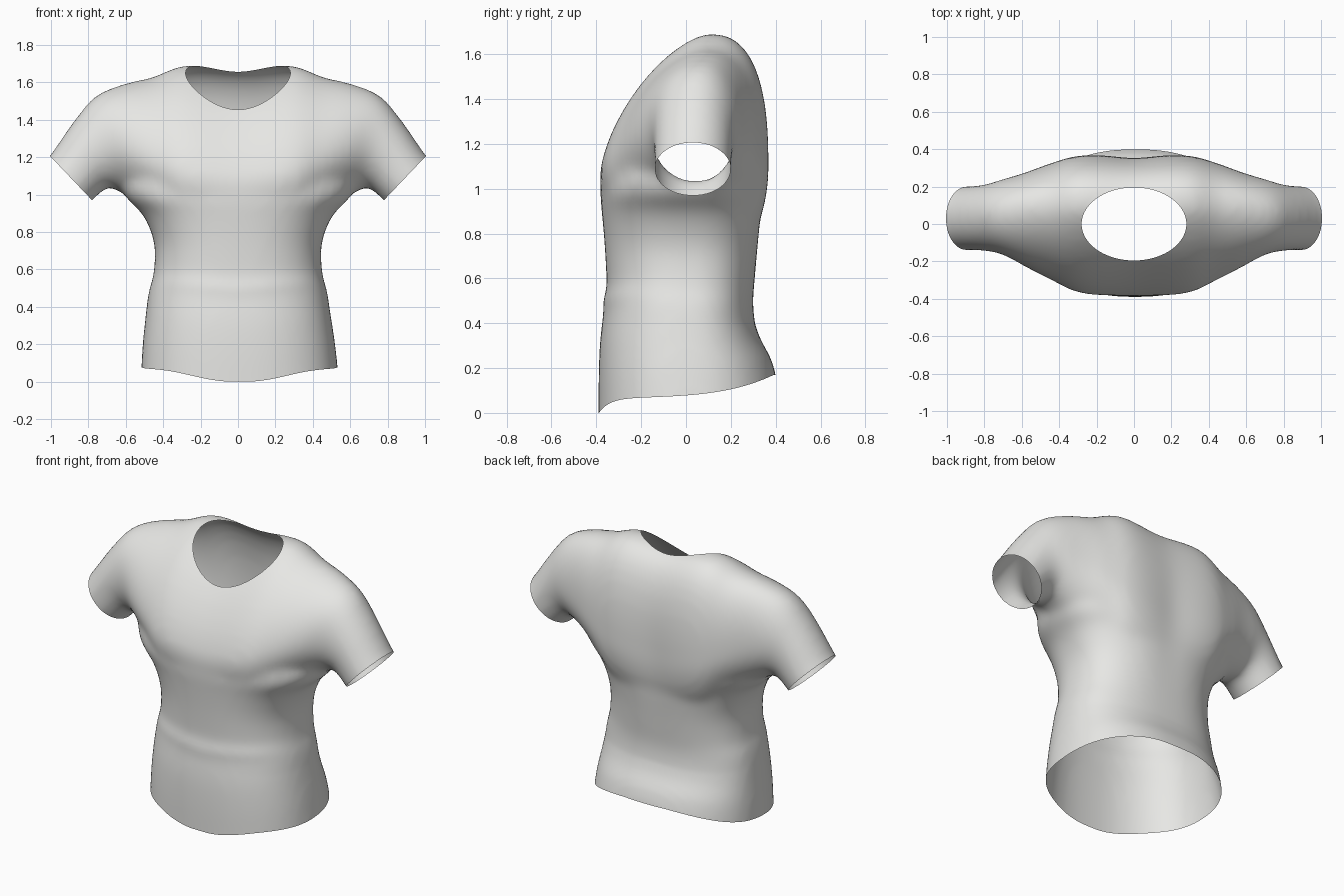
import bpy, bmesh, math
from mathutils import Vector
from mathutils.bvhtree import BVHTree

if "Cube" in bpy.data.objects:
    bpy.data.objects.remove(bpy.data.objects["Cube"], do_unlink=True)

SIDES = 48


def spline(rows, steps):
    """Smoothly interpolate a list of equal-length tuples."""
    out = []
    for i in range(len(rows) - 1):
        quad = [rows[max(0, min(len(rows) - 1, i + k))] for k in (-1, 0, 1, 2)]
        for s in range(steps):
            t = s / steps
            out.append([b + 0.5 * t * (c - a + t * (2 * a - 5 * b + 4 * c - d + t * (3 * (b - c) + d - a)))
                        for a, b, c, d in zip(*quad)])
    out.append(list(rows[-1]))
    return out


def power(v, p):
    return math.copysign(abs(v) ** (2 / p), v)


def loft(name, rings):
    """Closed solid skinned over rings of points."""
    bm = bmesh.new()
    loops = [[bm.verts.new(p) for p in ring] for ring in rings]
    for a, b in zip(loops, loops[1:]):
        for i in range(SIDES):
            j = (i + 1) % SIDES
            bm.faces.new((a[i], a[j], b[j], b[i]))
    bm.faces.new(loops[0])
    bm.faces.new(loops[-1])
    bmesh.ops.recalc_face_normals(bm, faces=bm.faces)
    mesh = bpy.data.meshes.new(name)
    bm.to_mesh(mesh)
    bm.free()
    obj = bpy.data.objects.new(name, mesh)
    bpy.context.collection.objects.link(obj)
    return obj


# Torso: height, half width, front y, back y
torso_rows = [
    (-0.12, 0.53, -0.39, 0.41), (0.0, 0.525, -0.39, 0.40), (0.15, 0.515, -0.39, 0.375),
    (0.3, 0.50, -0.385, 0.33), (0.42, 0.487, -0.372, 0.305), (0.5, 0.474, -0.362, 0.30),
    (0.56, 0.454, -0.354, 0.305), (0.7, 0.444, -0.36, 0.32), (0.8, 0.465, -0.367, 0.332),
    (0.9, 0.515, -0.376, 0.342), (0.98, 0.595, -0.382, 0.35), (1.06, 0.62, -0.362, 0.35),
    (1.18, 0.60, -0.315, 0.335),
]


def torso_ring(row):
    z, w, front, back = row
    ring = []
    for i in range(SIDES):
        a = math.tau * i / SIDES
        s = power(math.sin(a), 2.4)
        ring.append((w * power(math.cos(a), 2.4) + 0.008 * max(0, 1 - z / 0.4),
                     0.01 + s * ((back - 0.01) if s > 0 else (0.01 - front)), z))
    return ring


# Shoulders and sleeves: top x, top z, bottom x, bottom z, widest point from bottom to top,
# front y, back y, ridge y, front power
half = [
    (0.28, 1.692, 0.28, 0.72, 0.39, -0.372, 0.367, 0.10, 1.5),
    (0.45, 1.63, 0.44, 0.90, 0.36, -0.30, 0.325, 0.09, 1.65),
    (0.61, 1.592, 0.56, 0.98, 0.40, -0.23, 0.275, 0.08, 1.8),
    (0.76, 1.528, 0.645, 1.02, 0.45, -0.165, 0.24, 0.06, 2),
    (0.88, 1.39, 0.70, 1.035, 0.5, -0.145, 0.212, 0.04, 2),
    (1.005, 1.21, 0.78, 0.965, 0.5, -0.142, 0.202, 0.03, 2),
    (1.07, 1.14, 0.845, 0.895, 0.5, -0.142, 0.202, 0.03, 2),
]
middle = (0, 1.676, 0, 0.62, 0.41, -0.385, 0.365, 0.10, 1.48)
mirrored = [(-r[0], r[1], -r[2]) + r[3:] for r in reversed(half)]


def sleeve_ring(row):
    tx, tz, bx, bz, widest, front, back, ridge, fp = row
    top, bottom = Vector((tx, ridge, tz)), Vector((bx, ridge, bz))
    centre = bottom.lerp(top, widest)
    ring = []
    for i in range(SIDES):
        a = math.tau * i / SIDES
        c, s = math.cos(a), math.sin(a)
        # Full upper back, flatter sloping chest
        p = 2 if c < 0 else (fp if s < 0 else 2 + 1.1 * (2 - fp))
        c, s = power(c, p), power(s, p)
        point = centre + ((top - centre) if c > 0 else (centre - bottom)) * c
        point.y += s * ((back - ridge) if s > 0 else (ridge - front))
        ring.append(point)
    return ring


shirt = loft("shirt", [torso_ring(r) for r in spline(torso_rows, 3)])
sleeves = loft("sleeve_helper", [sleeve_ring(r) for r in spline(mirrored + [middle] + half, 4)])
sleeves.hide_render = True

# Fuse into one smooth cloth surface
union = shirt.modifiers.new("fuse", "BOOLEAN")
union.operation, union.object, union.solver = "UNION", sleeves, "EXACT"
remesh = shirt.modifiers.new("remesh", "REMESH")
remesh.mode, remesh.voxel_size = "VOXEL", 0.022
soft = shirt.modifiers.new("soften", "SMOOTH")
soft.factor, soft.iterations = 0.5, 16
bpy.context.view_layer.update()
mesh = bpy.data.meshes.new_from_object(shirt.evaluated_get(bpy.context.evaluated_depsgraph_get()))
shirt.modifiers.clear()
shirt.data = mesh
bpy.data.objects.remove(sleeves, do_unlink=True)

bm = bmesh.new()
bm.from_mesh(mesh)
bmesh.ops.recalc_face_normals(bm, faces=bm.faces)


def trim(point, normal, keep):
    """Cut away everything beyond a plane in the region chosen by keep."""
    faces = [f for f in bm.faces if keep(f.calc_center_median())]
    geom = faces + list({e for f in faces for e in f.edges}) + list({v for f in faces for v in f.verts})
    bmesh.ops.bisect_plane(bm, geom=geom, plane_co=point, plane_no=normal, clear_outer=True)


# Cuffs and hem openings
for side in (-1, 1):
    trim((side * 0.89, 0, 1.085), (side * 0.725, 0, -0.69), lambda c: c.x * side > 0.72)
trim((0, 0, 0), (0, 0, -1), lambda c: c.z < 0.2)

# Neck opening: remove the oval, then settle its rim onto the surface
RX, RY = 0.28, 0.195
surface = BVHTree.FromBMesh(bm)
hole = []
for f in bm.faces:
    c = f.calc_center_median()
    if c.z > 1.3 and math.hypot(c.x / RX, c.y / RY) < 1:
        hole.append(f)
bmesh.ops.delete(bm, geom=hole, context="FACES")
for v in bm.verts:
    if v.is_boundary and v.co.z > 1.3 and abs(v.co.x) < 0.4:
        r = math.hypot(v.co.x / RX, v.co.y / RY)
        x, y = v.co.x / r, v.co.y / r
        hit = surface.ray_cast(Vector((x, y, 3)), Vector((0, 0, -1)))[0]
        v.co = hit if hit else (x, y, v.co.z)
bmesh.ops.remove_doubles(bm, verts=[v for v in bm.verts if v.is_boundary], dist=0.003)

# Cloth shaping: rising hem, spine hollow, waist fold
for v in bm.verts:
    x, y, z = v.co
    if y > 0.2 and abs(x) < 0.4:
        v.co.y -= 0.012 * math.exp(-(x / 0.13) ** 2 - ((z - 1.05) / 0.35) ** 2)
    if y < 0:
        v.co.y -= 0.006 * math.exp(-((z - 0.5 - 0.08 * abs(x)) / 0.045) ** 2)
    if z < 0.4:
        t = max(0, min(1, (y + 0.388) / 0.78))
        rise = 0.065 * (1 - math.exp(-t / 0.06)) + 0.015 * t + 0.09 * t ** 4
        v.co.z += rise * (1 - z / 0.4)

bm.to_mesh(mesh)
bm.free()

# Single pale cloth colour
cloth = bpy.data.materials.new("pale_grey_cloth")
cloth.use_nodes = True
colour = (0.8, 0.8, 0.78, 1)
cloth.diffuse_color = colour
cloth.node_tree.nodes["Principled BSDF"].inputs["Base Color"].default_value = colour
mesh.materials.clear()
mesh.materials.append(cloth)
mesh.name = "shirt"

bpy.ops.object.select_all(action="DESELECT")
shirt.select_set(True)
bpy.context.view_layer.objects.active = shirt
bpy.ops.object.shade_smooth_by_angle(angle=math.radians(60))
